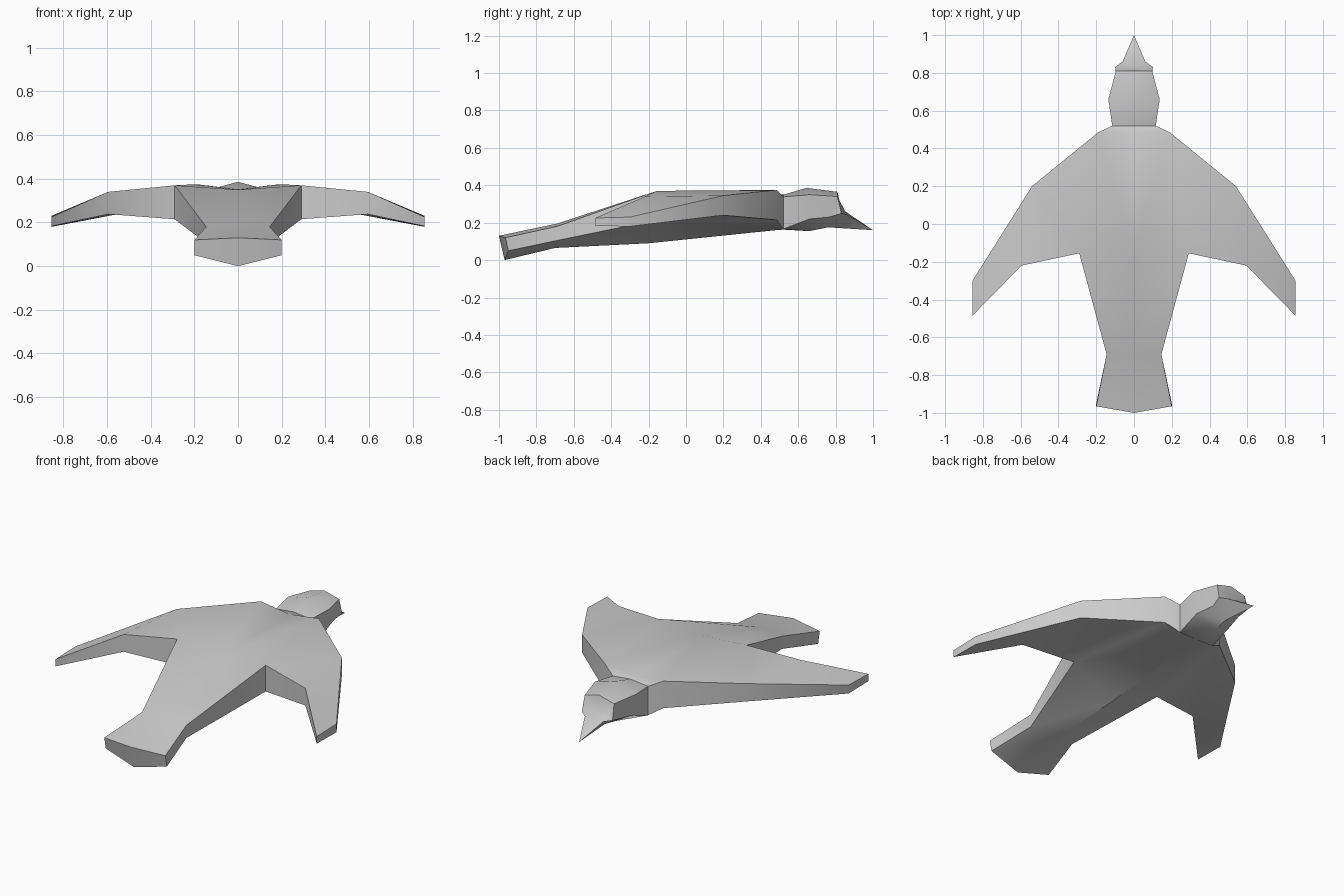
import bpy
import bmesh
import math

cube = bpy.data.objects.get("Cube")
if cube:
    bpy.data.objects.remove(cube, do_unlink=True)

# One flat plumage colour
grey = bpy.data.materials.new("plumage grey")
grey.use_nodes = True
grey.diffuse_color = (0.6, 0.6, 0.6, 1)
grey.node_tree.nodes["Principled BSDF"].inputs["Base Color"].default_value = (0.6, 0.6, 0.6, 1)

# Left half of the bird: each station has an upper and a lower point.
# Names starting with "c_" lie on the centre line.
stations = {
    "c_tail": ((0, -1.0, 0.13), (0, -0.97, 0)),
    "c_waist": ((0, -0.69, 0.195), (0, -0.70, 0.065)),
    "c_root": ((0, -0.155, 0.35), (0, -0.20, 0.09)),
    "c_shoulder": ((0, 0.48, 0.352), (0, 0.48, 0.16)),
    "c_neck": ((0, 0.52, 0.35), (0, 0.52, 0.163)),
    "c_head": ((0, 0.645, 0.386), (0, 0.66, 0.155)),
    "c_brow": ((0, 0.81, 0.365), (0, 0.76, 0.175)),
    "tail": ((0.2, -0.965, 0.12), (0.2, -0.95, 0.05)),
    "waist": ((0.145, -0.69, 0.18), (0.145, -0.69, 0.105)),
    "root": ((0.29, -0.155, 0.37), (0.29, -0.155, 0.215)),
    "wing_back": ((0.595, -0.22, 0.34), (0.595, -0.22, 0.238)),
    "tip_back": ((0.855, -0.485, 0.225), (0.855, -0.485, 0.183)),
    "tip_front": ((0.855, -0.3, 0.23), (0.855, -0.3, 0.18)),
    "wing_front": ((0.54, 0.2, 0.345), (0.54, 0.2, 0.24)),
    "shoulder": ((0.19, 0.485, 0.375), (0.19, 0.485, 0.215)),
    "neck": ((0.115, 0.52, 0.338), (0.115, 0.52, 0.166)),
    "head": ((0.136, 0.66, 0.35), (0.115, 0.66, 0.22)),
    "brow": ((0.096, 0.81, 0.34), (0.09, 0.765, 0.23)),
}
# Panels shared by the back and the belly
panels = [
    ("c_tail", "tail", "waist", "c_waist"),
    ("c_waist", "waist", "root", "c_root"),
    ("c_root", "root", "shoulder", "c_shoulder"),
    ("root", "wing_back", "wing_front", "shoulder"),
    ("wing_back", "tip_back", "tip_front", "wing_front"),
    ("c_shoulder", "shoulder", "neck", "c_neck"),
    ("c_neck", "neck", "head", "c_head"),
    ("c_head", "head", "brow", "c_brow"),
]
# Outline joined by the thin side walls
rim = ["c_tail", "tail", "waist", "root", "wing_back", "tip_back", "tip_front",
       "wing_front", "shoulder", "neck", "head", "brow"]

bm = bmesh.new()
top = {n: bm.verts.new(p[0]) for n, p in stations.items()}
low = {n: bm.verts.new(p[1]) for n, p in stations.items()}
for names in panels:
    bm.faces.new([top[n] for n in names])
    bm.faces.new([low[n] for n in reversed(names)])
for a, b in zip(rim, rim[1:]):
    bm.faces.new((top[a], low[a], low[b], top[b]))

# Face and pointed beak
cheek = bm.verts.new((0.1, 0.83, 0.25))
beak_side = bm.verts.new((0.06, 0.86, 0.243))
beak_top = bm.verts.new((0, 0.83, 0.275))
beak_tip = bm.verts.new((0, 1.0, 0.16))
bm.faces.new((top["brow"], low["brow"], cheek))
bm.faces.new((top["c_brow"], top["brow"], beak_top))
bm.faces.new((top["brow"], cheek, beak_side, beak_top))
bm.faces.new((low["brow"], low["c_brow"], beak_side, cheek))
bm.faces.new((beak_top, beak_side, beak_tip))
bm.faces.new((low["c_brow"], beak_tip, beak_side))

# Mirror to the right half and weld the centre line
bmesh.ops.mirror(bm, geom=bm.verts[:] + bm.edges[:] + bm.faces[:], axis='X', merge_dist=0.0005)
bmesh.ops.remove_doubles(bm, verts=bm.verts[:], dist=0.0005)
bmesh.ops.recalc_face_normals(bm, faces=bm.faces[:])

mesh = bpy.data.meshes.new("bird_body")
bm.to_mesh(mesh)
bm.free()
mesh.materials.append(grey)
bird = bpy.data.objects.new("bird_body", mesh)
bpy.context.collection.objects.link(bird)

# Soft back and belly, crisp rim
for o in bpy.context.selected_objects:
    o.select_set(False)
bird.select_set(True)
bpy.context.view_layer.objects.active = bird
bpy.ops.object.shade_smooth_by_angle(angle=math.radians(35))
